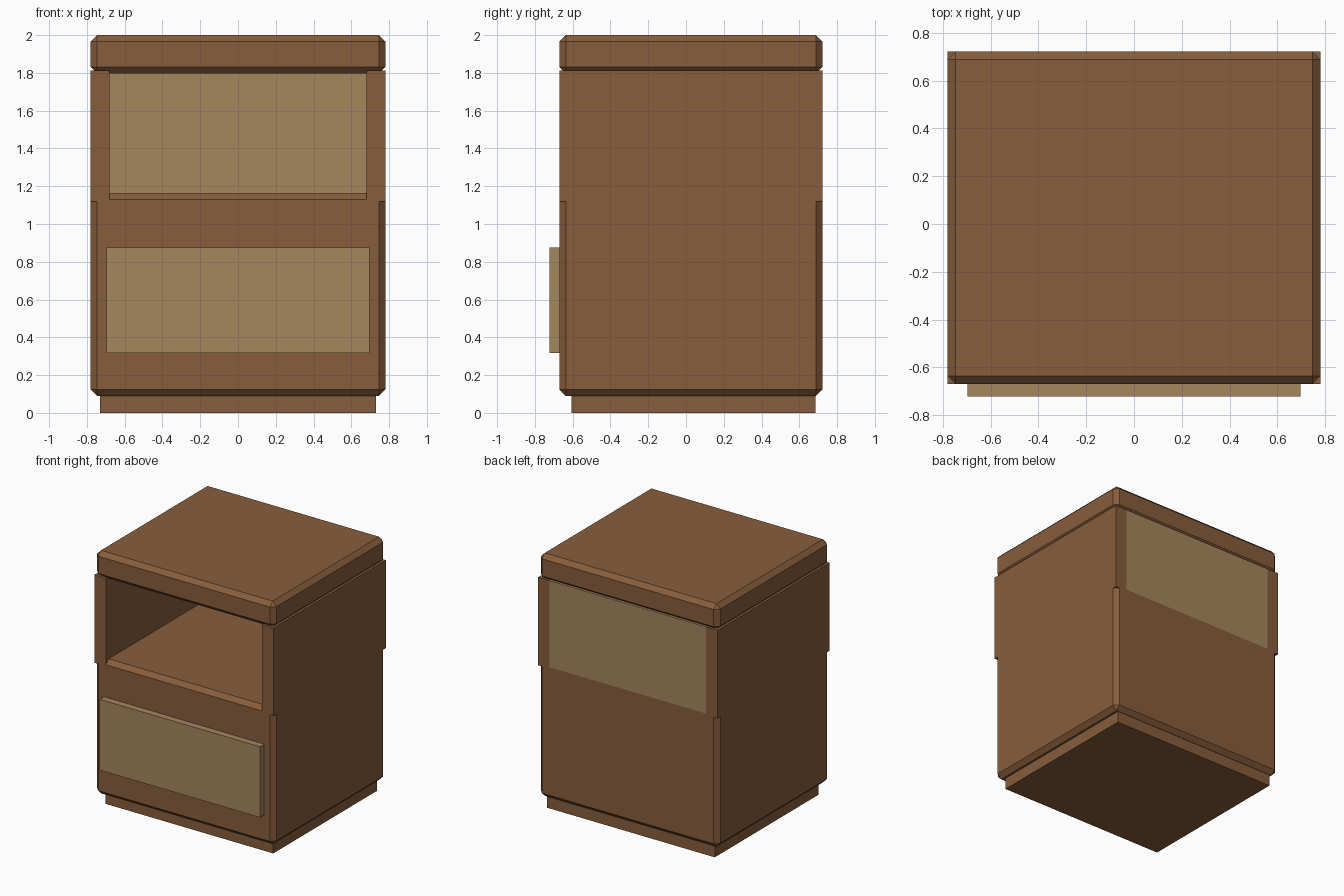
import bpy

if "Cube" in bpy.data.objects:
    bpy.data.objects.remove(bpy.data.objects["Cube"])


def material(name, rgb):
    m = bpy.data.materials.new(name)
    m.diffuse_color = (*rgb, 1.0)
    m.use_nodes = True
    m.node_tree.nodes["Principled BSDF"].inputs["Base Color"].default_value = m.diffuse_color
    return m


wood = material("brown wood", (0.242, 0.110, 0.045))
panel = material("tan panel", (0.374, 0.236, 0.110))


def box(name, x, y, z, mat, chamfer=0.0):
    """Box from (min, max) ranges, optionally with chamfered edges."""
    bpy.ops.mesh.primitive_cube_add(size=1)
    ob = bpy.context.object
    ob.name = name
    ranges = (x, y, z)
    for v in ob.data.vertices:
        v.co = [r[0] if c < 0 else r[1] for c, r in zip(v.co, ranges)]
    ob.data.materials.append(mat)
    if chamfer:
        mod = ob.modifiers.new("chamfer", 'BEVEL')
        mod.width = chamfer
        mod.segments = 1
    return ob


W, FRONT, BACK = 0.78, -0.67, 0.722

# Plinth, lower cabinet and top slab
box("plinth", (-0.73, 0.73), (-0.605, 0.685), (0.0, 0.11), wood)
box("lower_cabinet", (-W, W), (FRONT, BACK), (0.09, 1.165), wood, 0.034)
box("top_slab", (-W, W), (FRONT, BACK), (1.797, 2.0), wood, 0.034)

# Side walls of the open compartment
for side, name in ((-1, "left_wall"), (1, "right_wall")):
    box(name, sorted((side * 0.68, side * W)), (FRONT, BACK), (1.12, 1.812), wood)

# Back panel of the open compartment, and drawer front
box("back_panel", (-0.68, 0.68), (0.69, BACK), (1.131, 1.812), panel)
box("drawer_front", (-0.697, 0.697), (-0.722, -0.65), (0.318, 0.875), panel)
